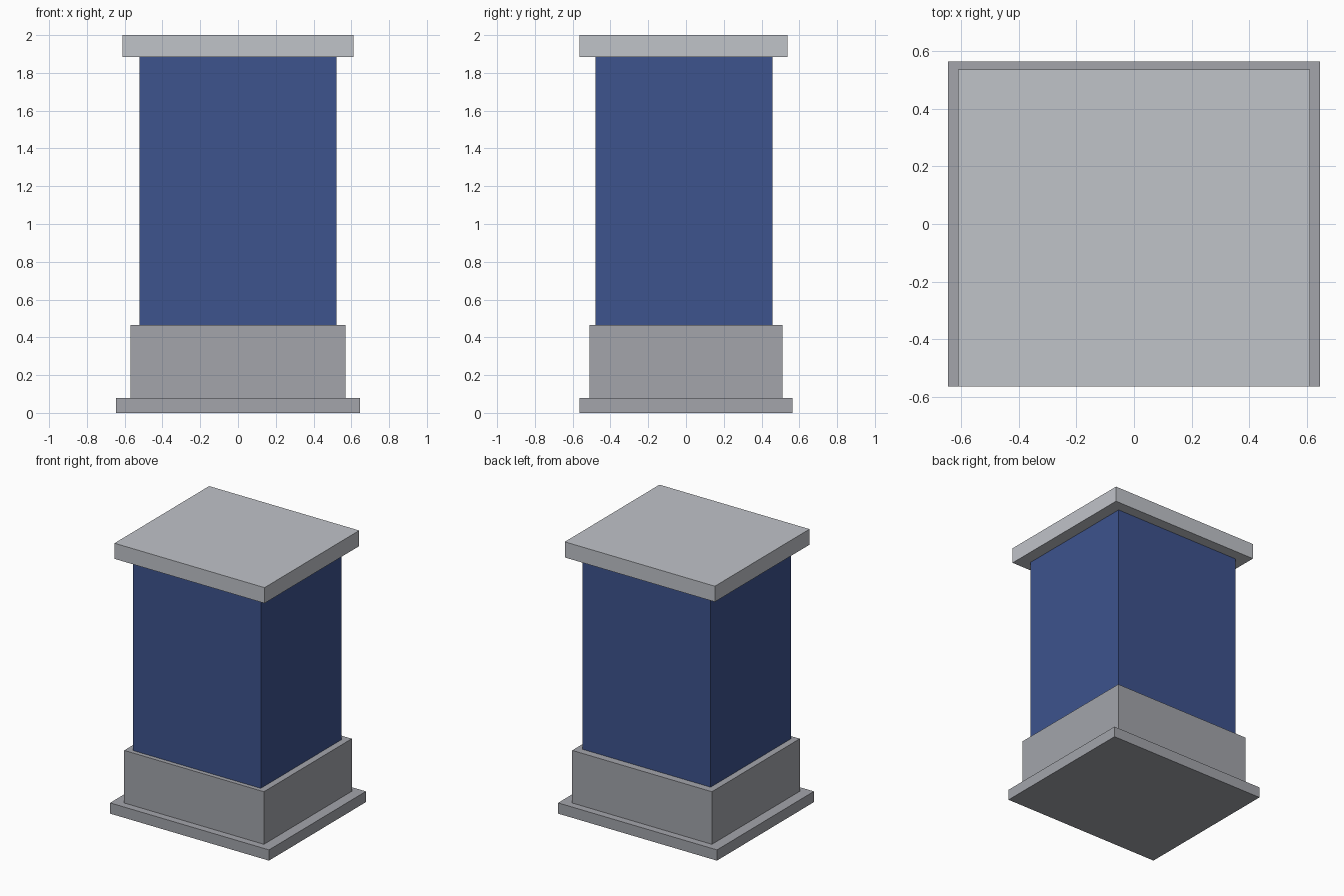
import bpy
import bmesh

if "Cube" in bpy.data.objects:
    bpy.data.objects.remove(bpy.data.objects["Cube"])


def material(name, rgb):
    """Flat colour from 0-255 sRGB values."""
    lin = [((c / 255 + 0.055) / 1.055) ** 2.4 for c in rgb]
    mat = bpy.data.materials.new(name)
    mat.diffuse_color = (*lin, 1.0)
    mat.use_nodes = True
    mat.node_tree.nodes["Principled BSDF"].inputs["Base Color"].default_value = mat.diffuse_color
    return mat


def box(name, x, y, z, mat):
    """Flat-faced box spanning the given (min, max) ranges."""
    bm = bmesh.new()
    bmesh.ops.create_cube(bm, size=1.0)
    for v in bm.verts:
        v.co = [lo + (c + 0.5) * (hi - lo) for c, (lo, hi) in zip(v.co, (x, y, z))]
    mesh = bpy.data.meshes.new(name)
    bm.to_mesh(mesh)
    bm.free()
    mesh.materials.append(mat)
    obj = bpy.data.objects.new(name, mesh)
    bpy.context.collection.objects.link(obj)
    return obj


stone = material("grey stone", (163, 165, 171))
pale = material("pale grey", (192, 195, 201))
blue = material("deep blue", (61, 83, 141))

# Stepped base
box("base_plate", (-0.647, 0.647), (-0.564, 0.564), (0.0, 0.079), stone)
box("plinth", (-0.569, 0.569), (-0.511, 0.511), (0.079, 0.466), stone)

# Main body, set slightly forward
box("body", (-0.521, 0.521), (-0.479, 0.457), (0.466, 1.885), blue)

# Overhanging cap, flush with the base plate at the front
box("cap", (-0.611, 0.611), (-0.564, 0.537), (1.885, 2.0), pale)
